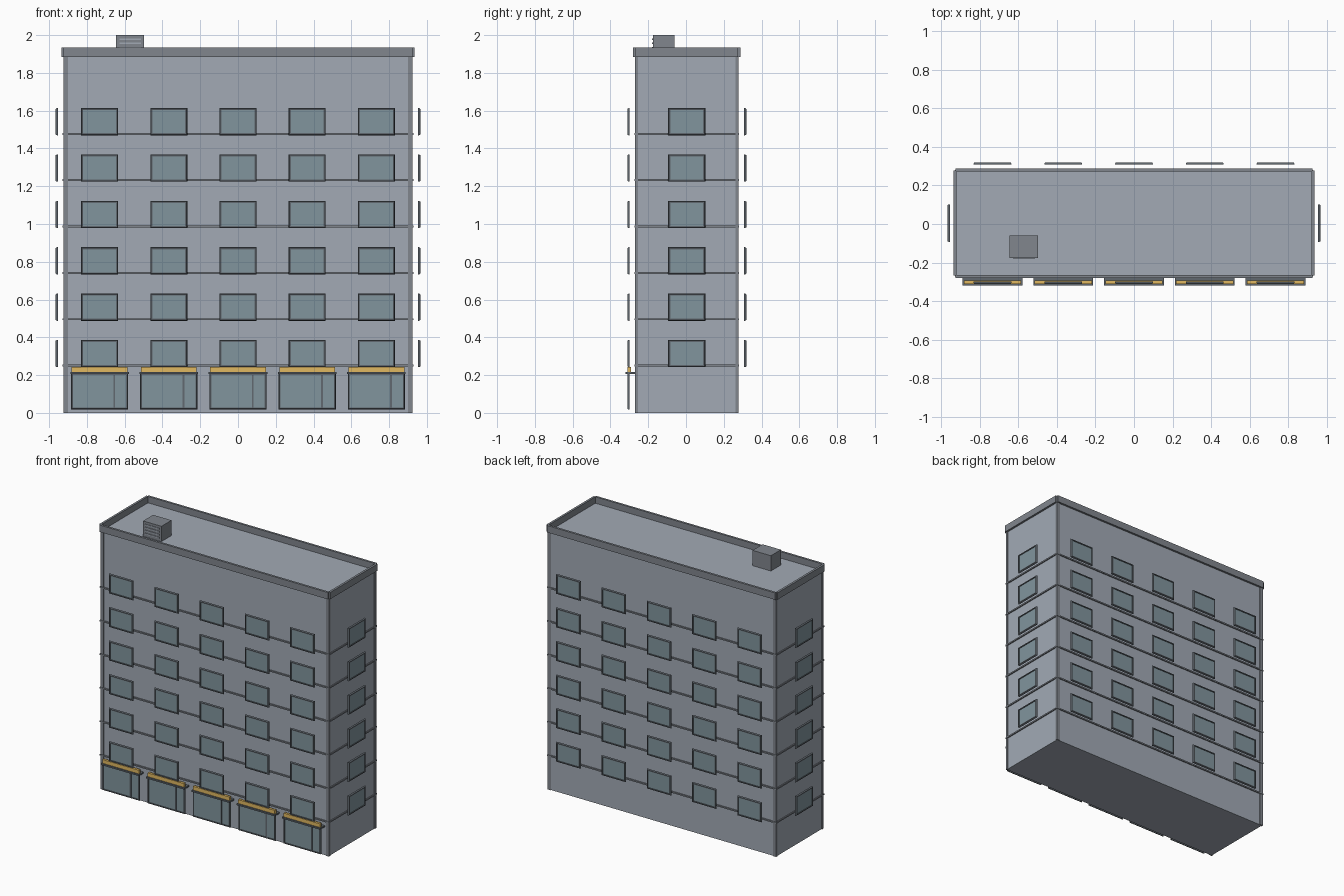
import bpy, bmesh
from math import pi
from mathutils import Matrix, Vector

if "Cube" in bpy.data.objects:
    bpy.data.objects.remove(bpy.data.objects["Cube"])

CY = 0.004            # building centre in y
BX, BY = 0.92, 0.269  # wall half sizes
ROOF = 1.888
FLOORS = [0.25 + 0.2455 * i for i in range(6)]
COLS = [-0.733 + 0.3665 * i for i in range(5)]


def mat(name, r, g, b):
    m = bpy.data.materials.new(name)
    m.diffuse_color = (r, g, b, 1)
    m.use_nodes = True
    m.node_tree.nodes["Principled BSDF"].inputs["Base Color"].default_value = m.diffuse_color
    return m


WALL = mat("wall_grey", 0.36, 0.40, 0.46)
TRIM = mat("trim_grey", 0.22, 0.24, 0.27)
GLASS = mat("glass", 0.22, 0.30, 0.34)
DARK = mat("frame_dark", 0.12, 0.14, 0.16)
GOLD = mat("sign_yellow", 0.75, 0.48, 0.12)


def finish(name, bm, material):
    bmesh.ops.recalc_face_normals(bm, faces=bm.faces)
    me = bpy.data.meshes.new(name)
    bm.to_mesh(me)
    bm.free()
    me.materials.append(material)
    return me


def place(name, me, matrix=Matrix()):
    ob = bpy.data.objects.new(name, me)
    ob.matrix_world = matrix
    bpy.context.collection.objects.link(ob)
    return ob


def add_box(bm, x0, x1, y0, y1, z0, z1):
    m = Matrix.LocRotScale(Vector((x0 + x1, y0 + y1, z0 + z1)) / 2, None,
                           Vector((x1 - x0, y1 - y0, z1 - z0)))
    bmesh.ops.create_cube(bm, size=1, matrix=m)


def boxes(name, material, *dims):
    bm = bmesh.new()
    for d in dims:
        add_box(bm, *d)
    return place(name, finish(name, bm, material))


def frame_mesh(name, w, h, border, mullion=None):
    """Rectangular ring with a chamfered outer edge, facing -y, front at y = 0."""
    bm = bmesh.new()
    profile = [(0, 0.011), (0, 0.006), (0.004, 0), (border, 0), (border, 0.011)]
    rings = []
    for inset, y in profile:
        a, b = w / 2 - inset, h / 2 - inset
        rings.append([bm.verts.new((sx * a, y, sz * b))
                      for sx, sz in ((-1, -1), (1, -1), (1, 1), (-1, 1))])
    for r, s in zip(rings, rings[1:] + rings[:1]):
        for i in range(4):
            j = (i + 1) % 4
            bm.faces.new((r[i], r[j], s[j], s[i]))
    if mullion is not None:
        add_box(bm, mullion - 0.005, mullion + 0.005, 0.001, 0.01,
                border - h / 2, h / 2 - border)
    return finish(name, bm, DARK)


def pane_mesh(name, w, h):
    bm = bmesh.new()
    add_box(bm, -w / 2, w / 2, 0.005, 0.009, -h / 2, h / 2)
    return finish(name, bm, GLASS)


# Main block, corner pilasters and floor bands
boxes("wall_block", WALL, (-BX, BX, CY - BY, CY + BY, 0, ROOF))
P = 0.005
boxes("corner_pilasters", TRIM, *[
    (min(sx * (BX + P), sx * (BX - 0.02)), max(sx * (BX + P), sx * (BX - 0.02)),
     CY + min(sy * (BY + P), sy * (BY - 0.012)), CY + max(sy * (BY + P), sy * (BY - 0.012)),
     0, ROOF) for sx in (-1, 1) for sy in (-1, 1)])
boxes("floor_bands", TRIM, *[
    (-BX - 0.008, BX + 0.008, CY - BY - 0.008, CY + BY + 0.008, z - 0.005, z + 0.005)
    for z in FLOORS])

# Roof parapet
boxes("parapet", TRIM,
      (-0.924, 0.924, CY - 0.284, CY - 0.268, 1.885, 1.935),
      (-0.924, 0.924, CY + 0.268, CY + 0.284, 1.885, 1.935),
      (-0.935, -0.919, CY - 0.272, CY + 0.272, 1.885, 1.935),
      (0.919, 0.935, CY - 0.272, CY + 0.272, 1.885, 1.935))

# Rooftop air unit with front louvres
boxes("roof_unit", TRIM, (-0.645, -0.497, -0.176, -0.06, ROOF, 2.0))
boxes("roof_unit_louvres", WALL, *[
    (-0.628, -0.514, -0.18, -0.174, z, z + 0.008) for z in (1.908, 1.93, 1.952, 1.974)])

# Windows standing off the wall on all four sides
WW, WH = 0.196, 0.144
wf = frame_mesh("window_frame", WW, WH, 0.011)
wp = pane_mesh("window_glass", WW - 0.02, WH - 0.02)
spots = [("front", x, CY - 0.314, 0) for x in COLS]
spots += [("back", x, CY + 0.315, pi) for x in COLS]
spots += [("right", 0.965, CY, pi / 2), ("left", -0.965, CY, -pi / 2)]
for z in FLOORS:
    for side, x, y, ang in spots:
        m = Matrix.Translation((x, y, z + 0.064)) @ Matrix.Rotation(ang, 4, 'Z')
        place(side + "_window_frame", wf, m)
        place(side + "_window_glass", wp, m)

# Shopfronts with canopy and sign strip
SW, SH = 0.302, 0.192
sf = frame_mesh("shop_frame", SW, SH, 0.01, 0.078)
sp = pane_mesh("shop_glass", SW - 0.018, SH - 0.018)
for x in COLS:
    m = Matrix.Translation((x, CY - 0.314, 0.114))
    place("shop_frame", sf, m)
    place("shop_glass", sp, m)
    boxes("shop_canopy", DARK, (x - 0.155, x + 0.155, -0.319, CY - BY, 0.205, 0.216))
    boxes("shop_sign", GOLD, (x - 0.148, x + 0.148, -0.31, -0.292, 0.216, 0.243))
